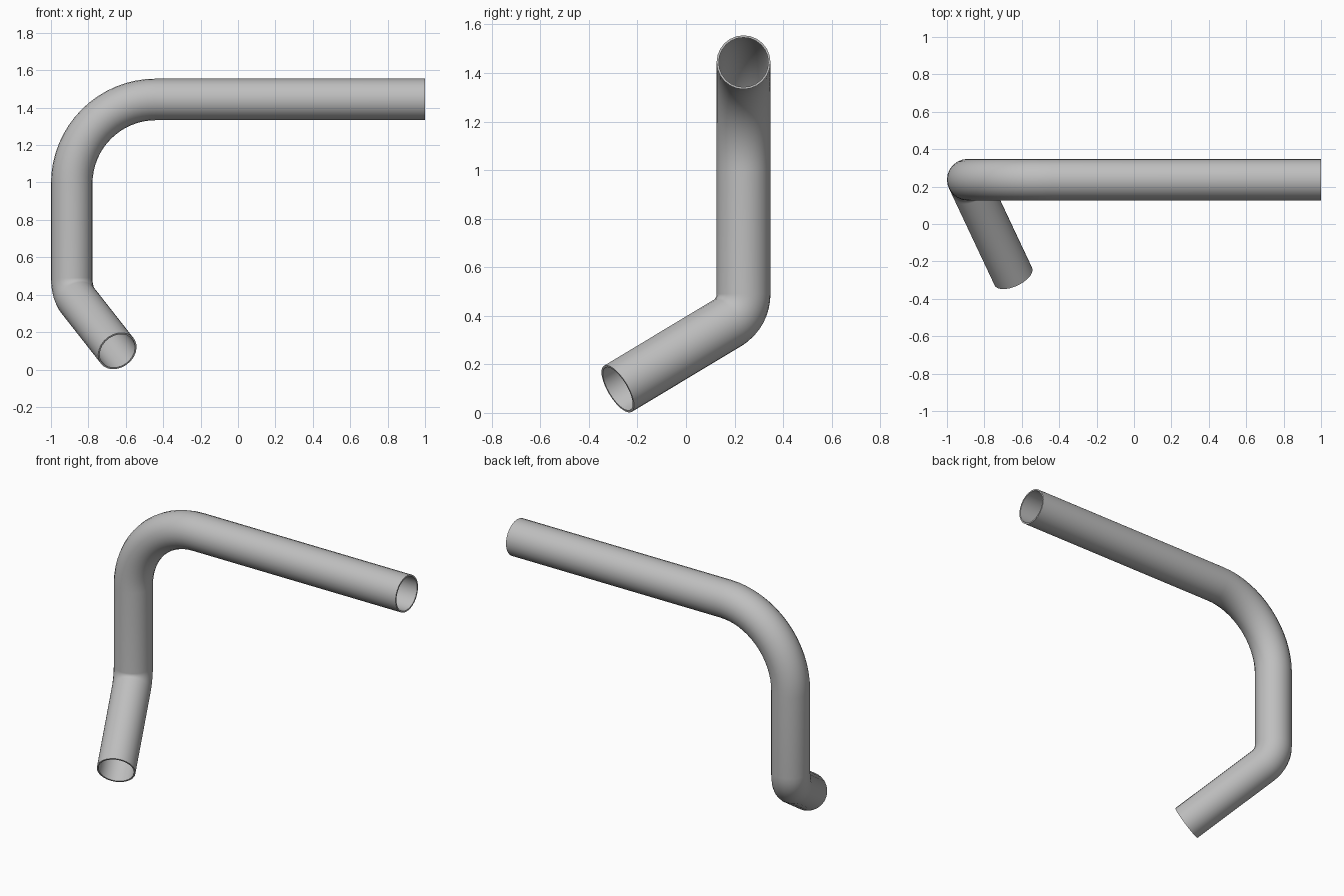
import bpy, bmesh, math
from mathutils import Vector

cube = bpy.data.objects.get("Cube")
if cube:
    bpy.data.objects.remove(cube, do_unlink=True)

RADIUS, WALL, SIDES = 0.111, 0.009, 24

# Centreline corners of the pipe, with the radius and steps of each bend
start = Vector((1, 0.237, 1.444))
upper = Vector((-0.889, 0.237, 1.444))
lower = Vector((-0.889, 0.237, 0.41))
end = Vector((-0.645, -0.281, 0.099))


def bend(before, corner, after, radius, steps):
    """Points and tangents of a round bend at a corner."""
    d1, d2 = (corner - before).normalized(), (after - corner).normalized()
    angle = d1.angle(d2)
    reach = radius * math.tan(angle / 2)
    inward = (d2 - d1 * d1.dot(d2)).normalized()
    first = corner - d1 * reach
    result = []
    for i in range(steps + 1):
        a = angle * i / steps
        point = first + d1 * radius * math.sin(a) + inward * radius * (1 - math.cos(a))
        result.append((point, d1 * math.cos(a) + inward * math.sin(a)))
    return result


path = [(start, (upper - start).normalized())]
path += bend(start, upper, lower, 0.45, 16)
path += bend(upper, lower, end, 0.135, 8)
path.append((end, (end - lower).normalized()))

# Sweep a ring along the centreline without twist
bm = bmesh.new()
rings = []
side, tangent = Vector((0, 1, 0)), path[0][1]
for point, direction in path:
    side = tangent.rotation_difference(direction) @ side
    tangent = direction
    up = tangent.cross(side)
    ring = []
    for k in range(SIDES):
        a = math.tau * k / SIDES
        ring.append(bm.verts.new(point + RADIUS * (side * math.cos(a) + up * math.sin(a))))
    rings.append(ring)
for r1, r2 in zip(rings, rings[1:]):
    for k in range(SIDES):
        n = (k + 1) % SIDES
        bm.faces.new((r1[k], r1[n], r2[n], r2[k]))

mesh = bpy.data.meshes.new("bent_pipe")
bm.to_mesh(mesh)
bm.free()
pipe = bpy.data.objects.new("bent_pipe", mesh)
bpy.context.collection.objects.link(pipe)

# Plain grey metal
grey = bpy.data.materials.new("grey_metal")
grey.use_nodes = True
colour = (0.52, 0.52, 0.52, 1)
grey.diffuse_color = colour
grey.node_tree.nodes["Principled BSDF"].inputs["Base Color"].default_value = colour
mesh.materials.append(grey)

# Thin wall, open at both ends
wall = pipe.modifiers.new("wall", "SOLIDIFY")
wall.thickness = WALL
wall.offset = -1

bpy.ops.object.select_all(action="DESELECT")
pipe.select_set(True)
bpy.context.view_layer.objects.active = pipe
bpy.ops.object.modifier_apply(modifier="wall")
bpy.ops.object.shade_smooth_by_angle(angle=math.radians(35))
